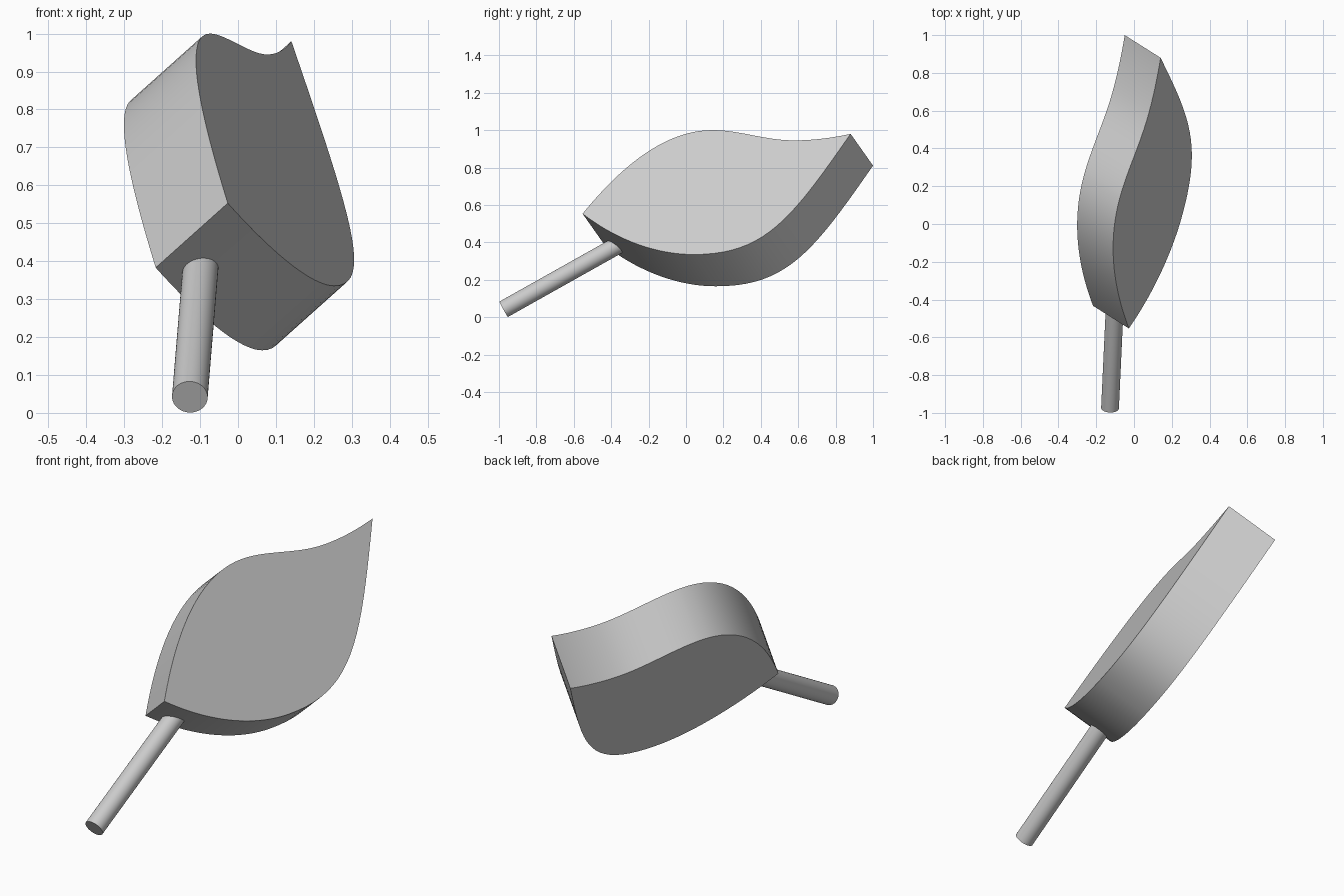
import bpy, bmesh
from mathutils import Vector
from mathutils.geometry import interpolate_bezier

if "Cube" in bpy.data.objects:
    bpy.data.objects.remove(bpy.data.objects["Cube"])


def finish(bm, name):
    bmesh.ops.recalc_face_normals(bm, faces=bm.faces)
    me = bpy.data.meshes.new(name)
    bm.to_mesh(me)
    bm.free()
    ob = bpy.data.objects.new(name, me)
    bpy.context.collection.objects.link(ob)
    bpy.ops.object.select_all(action='DESELECT')
    ob.select_set(True)
    bpy.context.view_layer.objects.active = ob
    bpy.ops.object.shade_smooth_by_angle(angle=0.6)
    return ob


def on_plane(y, z):
    # tilted plane of the leaf's front face
    return Vector((-0.027 + 0.2766 * (y + 0.553) - 0.5355 * (z - 0.553), y, z))


# Leaf blade: bezier outline (y, z), extruded obliquely
base, crest, dip, tip, belly = (-0.553, 0.553), (0.14, 1.0), (0.58, 0.945), (0.88, 0.98), (0.04, 0.335)
segments = [
    (base, (-0.40, 0.74), (-0.15, 1.0), crest),
    (crest, (0.29, 1.0), (0.42, 0.945), dip),
    (dip, (0.69, 0.945), (0.80, 0.962), tip),
    (tip, (0.56, 0.52), (0.42, 0.335), belly),
    (belly, (-0.17, 0.335), (-0.38, 0.42), base),
]
bm = bmesh.new()
verts = []
for seg in segments:
    pts = interpolate_bezier(*[Vector((*p, 0)) for p in seg], 21)
    verts += [bm.verts.new(on_plane(p.x, p.y)) for p in pts[:-1]]
face = bm.faces.new(verts)
ext = bmesh.ops.extrude_face_region(bm, geom=[face], use_keep_orig=True)
moved = [g for g in ext['geom'] if isinstance(g, bmesh.types.BMVert)]
bmesh.ops.translate(bm, verts=moved, vec=(-0.19, 0.12, -0.17))
finish(bm, "leaf_blade")

# Stem: slanted cylinder running into the blade's base
start, end = Vector((-0.127, -0.975, 0.042)), Vector((-0.097, -0.33, 0.404))
axis = end - start
bm = bmesh.new()
bmesh.ops.create_cone(bm, cap_ends=True, segments=48, radius1=0.047, radius2=0.047, depth=axis.length)
rot = axis.to_track_quat('Z', 'Y').to_matrix()
bmesh.ops.rotate(bm, verts=bm.verts, matrix=rot)
bmesh.ops.translate(bm, verts=bm.verts, vec=(start + end) / 2)
finish(bm, "leaf_stem")
